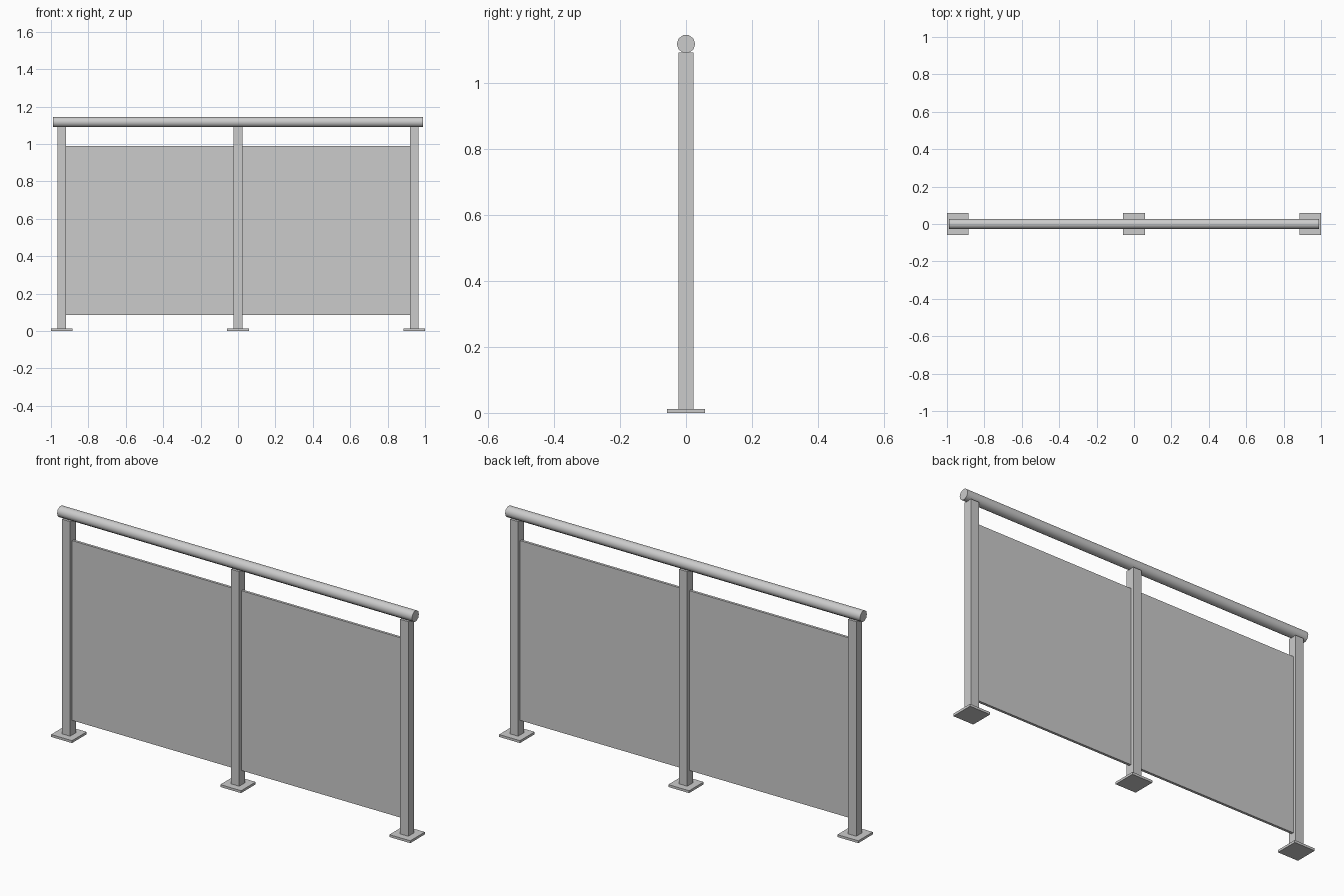
import bpy
import math

cube = bpy.data.objects.get("Cube")
if cube:
    bpy.data.objects.remove(cube, do_unlink=True)

# Single grey metal finish
grey = bpy.data.materials.new("light_grey")
grey.use_nodes = True
COLOUR = (0.6, 0.6, 0.6, 1)
grey.diffuse_color = COLOUR
grey.node_tree.nodes["Principled BSDF"].inputs["Base Color"].default_value = COLOUR

POST_X = 0.942
POST_W = 0.046
BASE_W = 0.116
BASE_H = 0.012
RAIL_R = 0.028
RAIL_Z = 1.117


def box(name, x, width, depth, z0, z1):
    bpy.ops.mesh.primitive_cube_add(size=1, location=(x, 0, (z0 + z1) / 2))
    ob = bpy.context.object
    ob.name = name
    ob.scale = (width, depth, z1 - z0)
    bpy.ops.object.transform_apply(location=False, rotation=False, scale=True)
    ob.data.materials.append(grey)
    return ob


# Posts on square base plates
for label, x in (("right", -POST_X), ("middle", 0), ("left", POST_X)):
    box(label + "_base_plate", x, BASE_W, BASE_W, 0, BASE_H)
    box(label + "_post", x, POST_W, POST_W, BASE_H, RAIL_Z - RAIL_R + 0.003)

# Infill panels spanning between the posts
for label, side in (("right", -1), ("left", 1)):
    box(label + "_panel", side * POST_X / 2, POST_X - POST_W, 0.013, 0.085, 0.99)

# Round handrail
bpy.ops.mesh.primitive_cylinder_add(vertices=10, radius=RAIL_R, depth=1.976,
                                    location=(0, 0, RAIL_Z),
                                    rotation=(0, math.pi / 2, 0))
rail = bpy.context.object
rail.name = "handrail"
rail.data.materials.append(grey)
bpy.ops.object.shade_smooth_by_angle(angle=math.radians(40))
